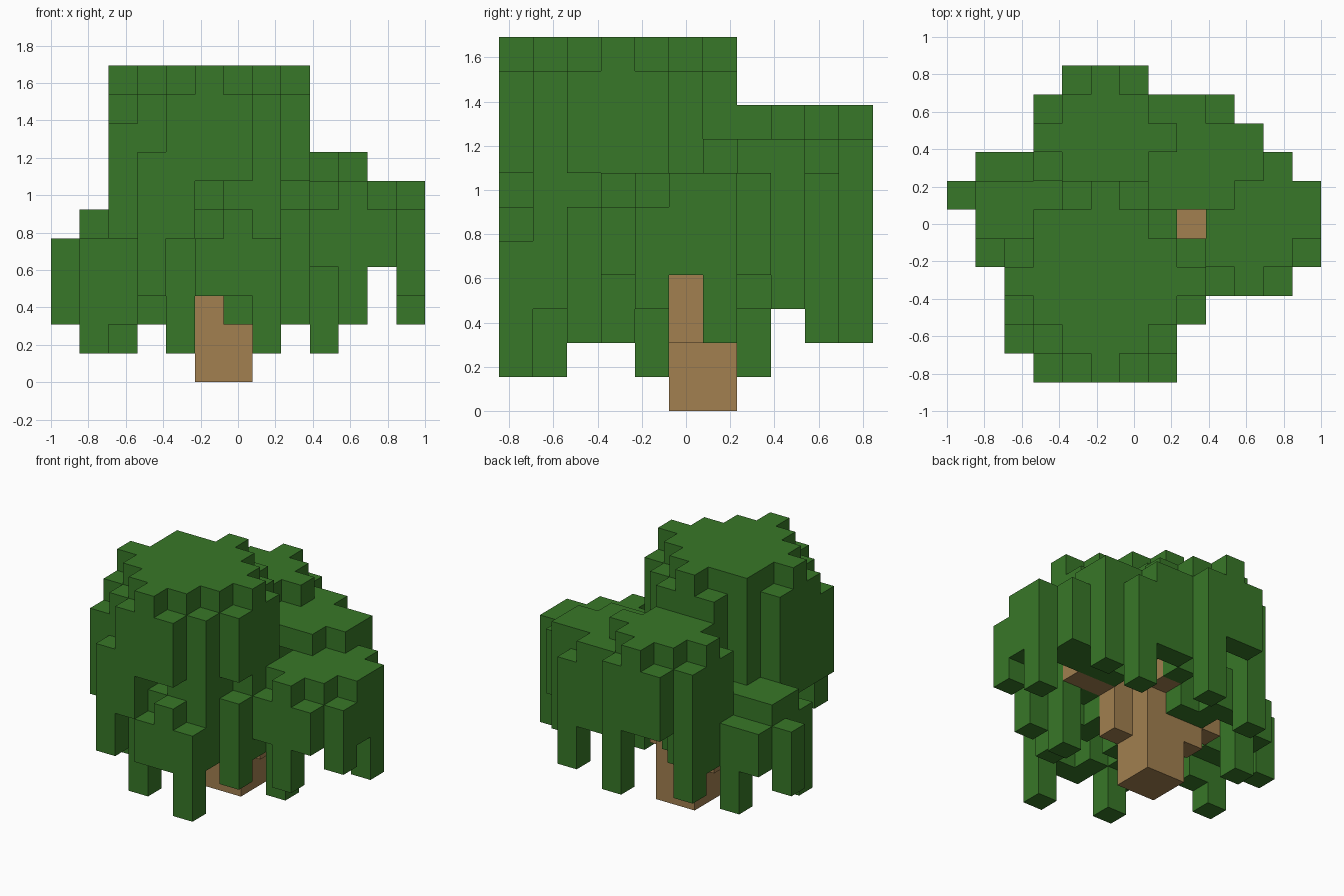
import bpy
import bmesh
from mathutils import Vector

cube = bpy.data.objects.get("Cube")
if cube:
    bpy.data.objects.remove(cube, do_unlink=True)

V = 2 / 13                              # block size
ORIGIN = Vector((-1, -5.5 * V, 0))


def material(name, colour):
    m = bpy.data.materials.new(name)
    m.use_nodes = True
    m.diffuse_color = (*colour, 1)
    bsdf = m.node_tree.nodes["Principled BSDF"]
    bsdf.inputs["Base Color"].default_value = (*colour, 1)
    bsdf.inputs["Roughness"].default_value = 1
    return m


def column(i, j, low, high):
    return {(i, j, k) for k in range(low, high)}


def crown(ci, cj, radius, top, low, hang, extra=(), gaps=()):
    """Diamond cap with a skirt: hang sets the foot of some strands,
    extra adds whole columns and gaps leaves columns out."""
    columns = {}
    for i in range(ci - radius, ci + radius + 1):
        for j in range(cj - radius, cj + radius + 1):
            d = abs(i - ci) + abs(j - cj)
            spike = max(abs(i - ci), abs(j - cj)) == radius
            if d == radius + 1:
                columns[i, j] = (low, top - 1)
            elif d == radius:
                columns[i, j] = (low if spike else top - 2 * radius + 1, top)
            elif d < radius:
                columns[i, j] = (top - 1, top)
    for gap in gaps:
        del columns[gap]
    for i, j, foot in hang:
        columns[i, j] = (foot, columns[i, j][1])
    for i, j, foot, head in extra:
        columns[i, j] = (foot, head)
    return set().union(*(column(*ij, *ends) for ij, ends in columns.items()))


# corner offsets of each block face, counter-clockwise from outside
SIDES = []
for axis in range(3):
    for sign in (False, True):
        u, w = (axis + 1) % 3, (axis + 2) % 3
        ring = []
        for a, b in ((0, 0), (1, 0), (1, 1), (0, 1)):
            p = [int(sign)] * 3
            p[u], p[w] = a, b
            ring.append(tuple(p))
        normal = [0] * 3
        normal[axis] = 1 if sign else -1
        SIDES.append((normal, ring if sign else ring[::-1]))


def build(name, cells, solid, mat):
    """Skin a set of blocks, leaving out faces shared with other blocks."""
    bm = bmesh.new()
    verts = {}
    for cell in sorted(cells):
        for normal, ring in SIDES:
            if tuple(a + b for a, b in zip(cell, normal)) in solid:
                continue
            face = []
            for corner in ring:
                key = tuple(a + b for a, b in zip(cell, corner))
                if key not in verts:
                    verts[key] = bm.verts.new(ORIGIN + V * Vector(key))
                face.append(verts[key])
            bm.faces.new(face)
    mesh = bpy.data.meshes.new(name)
    bm.to_mesh(mesh)
    bm.free()
    mesh.materials.append(mat)
    bpy.context.collection.objects.link(bpy.data.objects.new(name, mesh))


# trunk
wood = set()
for i in (5, 6):
    for j in (5, 6):
        wood |= column(i, j, 0, 5)
# boughs
wood |= column(4, 6, 2, 4) | column(3, 6, 3, 4)
wood |= column(7, 5, 2, 5)
for i in (8, 9):
    wood |= column(i, 5, 4, 5)
wood |= column(5, 4, 4, 6) | column(6, 7, 4, 6)

# leaf crowns, tallest first; one column stays open above a bough
opening = (8, 5)
crowns = {}
crowns["main_crown"] = crown(
    5, 3, 3, 11, 5,
    hang=[(5, 0, 7), (6, 0, 7), (7, 1, 3), (8, 2, 7)],
    extra=[(3, 0, 3, 8), (2, 1, 5, 9), (3, 5, 5, 11)])
crowns["back_crown"] = crown(
    5, 8, 2, 9, 5,
    hang=[(3, 9, 2), (6, 10, 2), (3, 8, 3)])
crowns["back_left_crown"] = crown(
    8, 7, 2, 8, 4,
    hang=[(9, 9, 2)],
    extra=[(10, 8, 3, 8)],
    gaps=[opening])
crowns["left_crown"] = crown(
    10, 5, 2, 7, 4,
    hang=[(9, 4, 1), (10, 3, 2), (12, 4, 3)],
    extra=[(12, 6, 2, 7), (11, 7, 4, 7)],
    gaps=[opening])
crowns["right_crown"] = crown(
    3, 6, 2, 6, 3,
    hang=[(2, 4, 2)],
    extra=[(0, 6, 2, 5), (1, 5, 3, 6), (1, 4, 1, 5), (2, 7, 1, 5)],
    gaps=[(2, 8)])
crowns["front_crown"] = crown(
    6, 2, 2, 6, 3,
    hang=[(7, 0, 1), (4, 1, 1), (6, 4, 2), (8, 2, 2)],
    gaps=[(8, 1)])

solid = wood.union(*crowns.values())
leaf_green = material("leaf_green", (0.039, 0.186, 0.021))
bark_brown = material("bark_brown", (0.36, 0.215, 0.08))

build("trunk", wood, solid, bark_brown)
claimed = set(wood)
for name, cells in crowns.items():
    build(name, cells - claimed, solid, leaf_green)
    claimed |= cells
